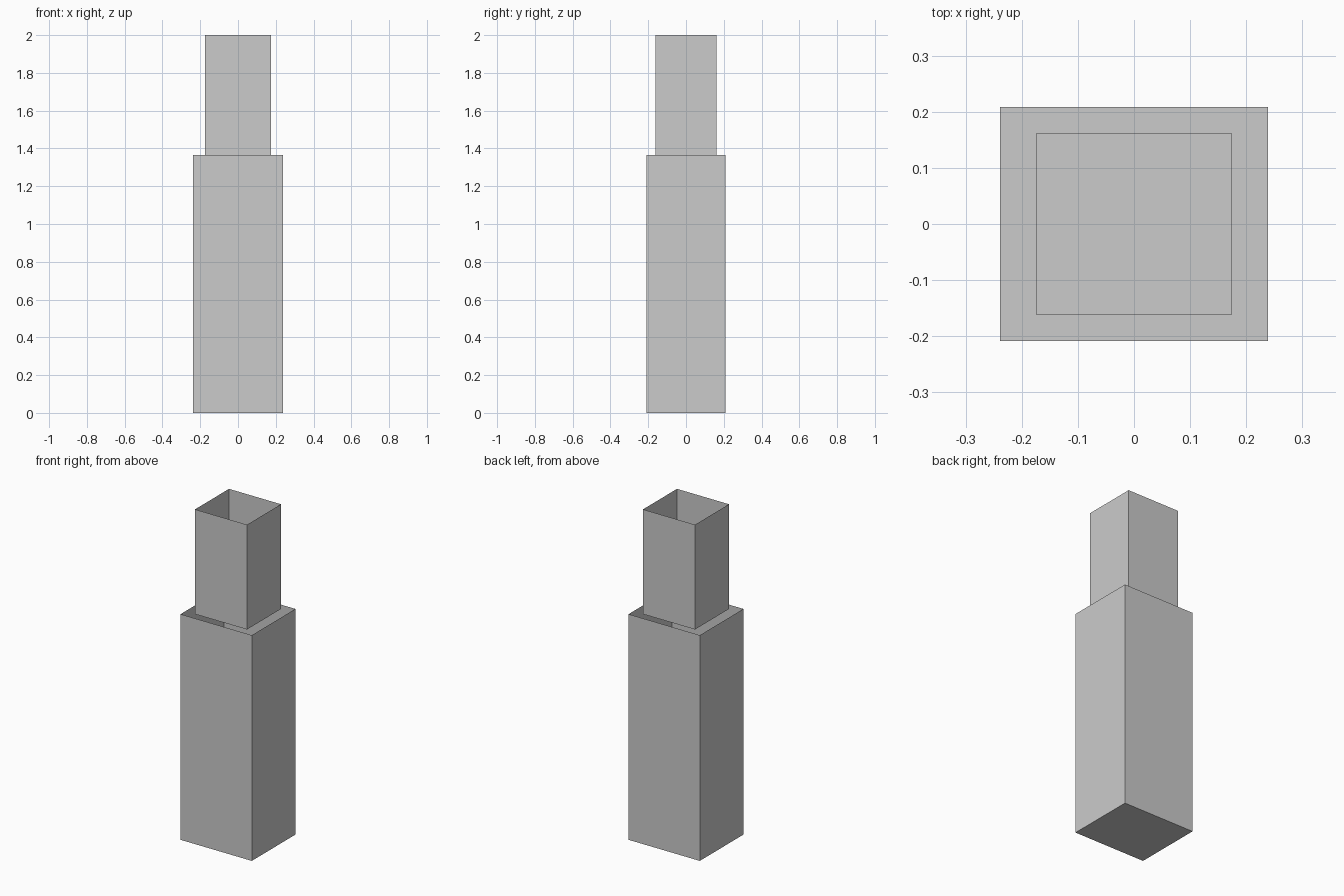
import bpy, bmesh
from mathutils import Matrix

if "Cube" in bpy.data.objects:
    bpy.data.objects.remove(bpy.data.objects["Cube"])


def open_box(name, width, depth, z0, z1):
    """Thin-walled box with a floor and an open top."""
    bm = bmesh.new()
    bmesh.ops.create_cube(bm, size=1.0)
    bmesh.ops.delete(bm, geom=[f for f in bm.faces if f.normal.z > 0.9],
                     context='FACES_ONLY')
    bm.transform(Matrix.Translation((0, 0, (z0 + z1) / 2))
                 @ Matrix.Diagonal((width, depth, z1 - z0, 1)))
    mesh = bpy.data.meshes.new(name)
    bm.to_mesh(mesh)
    bm.free()
    obj = bpy.data.objects.new(name, mesh)
    bpy.context.collection.objects.link(obj)
    return obj


# Wide lower section, and the narrower section standing level with its rim
open_box("lower_section", 0.477, 0.417, 0.0, 1.366)
open_box("upper_section", 0.348, 0.325, 1.366, 2.0)
